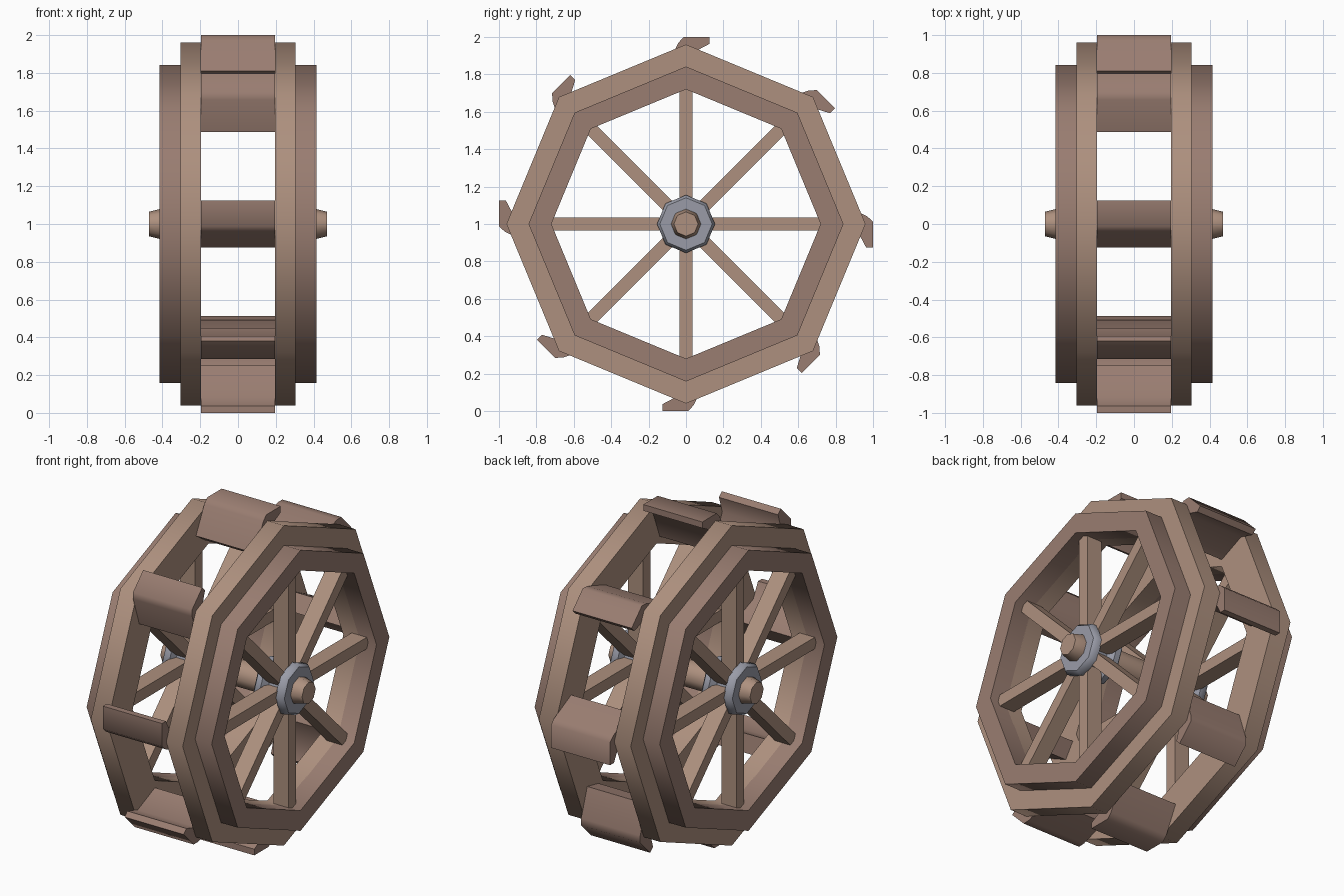
import bpy, bmesh, math
from mathutils import Matrix

if "Cube" in bpy.data.objects:
    bpy.data.objects.remove(bpy.data.objects["Cube"])

SIDES = 8
CENTRE_Z = 1.0


def material(name, rgb):
    m = bpy.data.materials.new(name)
    m.diffuse_color = (*rgb, 1)
    m.use_nodes = True
    m.node_tree.nodes["Principled BSDF"].inputs["Base Color"].default_value = m.diffuse_color
    return m


LIGHT = material("light_wood", (0.42, 0.28, 0.21))
DARK = material("dark_wood", (0.32, 0.205, 0.165))
METAL = material("metal", (0.32, 0.33, 0.39))


def finish(name, bm, mat, angle=50):
    bmesh.ops.recalc_face_normals(bm, faces=bm.faces)
    me = bpy.data.meshes.new(name)
    bm.to_mesh(me)
    bm.free()
    ob = bpy.data.objects.new(name, me)
    bpy.context.collection.objects.link(ob)
    ob.location.z = CENTRE_Z
    me.materials.append(mat)
    bpy.ops.object.select_all(action='DESELECT')
    ob.select_set(True)
    bpy.context.view_layer.objects.active = ob
    bpy.ops.object.shade_smooth_by_angle(angle=math.radians(angle))
    return ob


def lathe(name, profile, mat, closed=True):
    """Turn an (x, radius) profile around the x axis with eight sides."""
    bm = bmesh.new()
    rings = []
    for i in range(SIDES):
        a = math.tau * i / SIDES
        rings.append([bm.verts.new((x, r * math.cos(a), r * math.sin(a))) for x, r in profile])
    n = len(profile)
    for i in range(SIDES):
        p, q = rings[i], rings[(i + 1) % SIDES]
        for j in range(n if closed else n - 1):
            k = (j + 1) % n
            bm.faces.new((p[j], p[k], q[k], q[j]))
    if not closed:
        bm.faces.new([r[0] for r in rings])
        bm.faces.new([r[-1] for r in rings])
    return finish(name, bm, mat)


def ring(name, x0, x1, r0, r1, mat):
    return lathe(name, [(x0, r0), (x1, r0), (x1, r1), (x0, r1)], mat)


# axle with tapered ends
lathe("axle", [(-0.47, 0.065), (-0.41, 0.08), (0.41, 0.08), (0.47, 0.065)], LIGHT, closed=False)

for side, s in (("left", -1), ("right", 1)):
    # stepped rim
    ring(side + "_outer_rim", s * 0.195, s * 0.305, 0.72, 0.96, LIGHT)
    ring(side + "_inner_rim", s * 0.30, s * 0.415, 0.72, 0.842, DARK)

    # flanged metal hub
    hub = [(0.20, 0.07), (0.20, 0.135), (0.215, 0.155), (0.25, 0.155), (0.275, 0.115),
           (0.34, 0.115), (0.355, 0.155), (0.385, 0.155), (0.405, 0.14), (0.405, 0.07)]
    lathe(side + "_hub", [(s * x, r) for x, r in hub], METAL)

    # eight spokes
    for i in range(SIDES):
        bm = bmesh.new()
        bmesh.ops.create_cube(bm, size=1)
        bm.transform(Matrix.Rotation(math.tau * i / SIDES, 4, 'X')
                     @ Matrix.Translation((s * 0.31, 0.405, 0))
                     @ Matrix.Diagonal((0.10, 0.65, 0.07, 1)))
        finish(f"{side}_spoke_{i + 1}", bm, LIGHT, 30)

# hooked paddles: profile as (tangent, radius), one at each rim corner
PADDLE = [(0.125, 1.0), (-0.012, 1.0), (-0.04, 0.97), (-0.12, 0.81),
          (-0.03, 0.75), (0.035, 0.915), (0.125, 0.963)]
for i in range(SIDES):
    a = math.tau * i / SIDES
    c, s = math.cos(a), math.sin(a)
    bm = bmesh.new()
    base = [bm.verts.new((-0.196, r * c + t * s, r * s - t * c)) for t, r in PADDLE]
    face = bm.faces.new(base)
    ext = bmesh.ops.extrude_face_region(bm, geom=[face], use_keep_orig=True)
    bmesh.ops.translate(bm, vec=(0.392, 0, 0),
                        verts=[v for v in ext["geom"] if isinstance(v, bmesh.types.BMVert)])
    finish(f"paddle_{i + 1}", bm, DARK)
